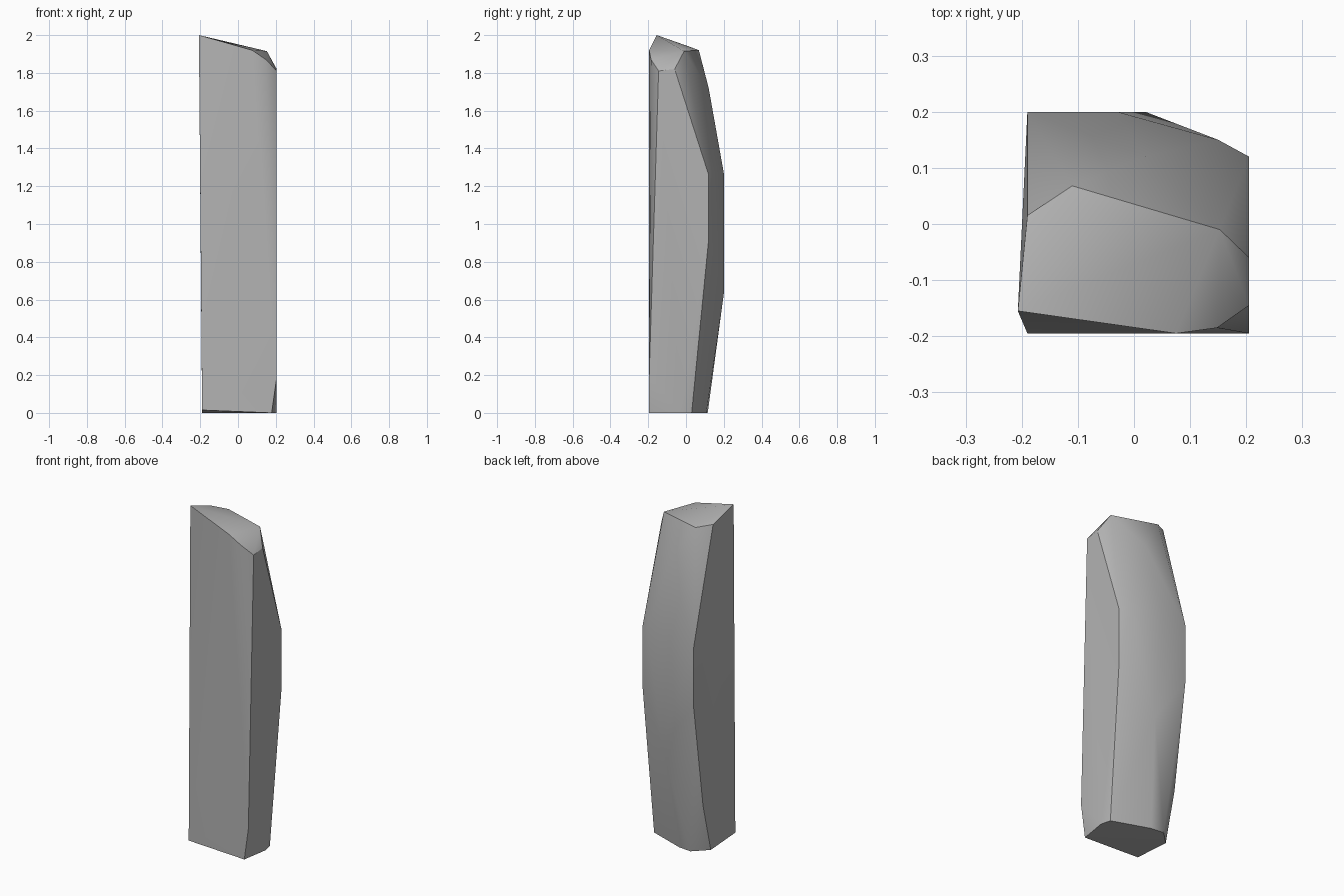
import bpy
import bmesh
import math

default_cube = bpy.data.objects.get("Cube")
if default_cube is not None:
    bpy.data.objects.remove(default_cube, do_unlink=True)


def make_material(name, colour):
    material = bpy.data.materials.new(name)
    material.use_nodes = True
    material.diffuse_color = colour
    shader = material.node_tree.nodes["Principled BSDF"]
    shader.inputs["Base Color"].default_value = colour
    shader.inputs["Roughness"].default_value = 0.8
    return material


def make_rock(name, corner_groups, material):
    """Wrap a faceted stone skin tightly around the chiselled corners."""
    bm = bmesh.new()
    for group in corner_groups:
        for corner in group:
            bm.verts.new(corner)
    hull = bmesh.ops.convex_hull(bm, input=bm.verts[:])
    spare = {v for v in hull["geom_interior"] + hull["geom_unused"]
             if isinstance(v, bmesh.types.BMVert)}
    bmesh.ops.delete(bm, geom=list(spare), context="VERTS")
    bmesh.ops.recalc_face_normals(bm, faces=bm.faces[:])
    mesh = bpy.data.meshes.new(name)
    bm.to_mesh(mesh)
    bm.free()
    mesh.materials.append(material)
    rock = bpy.data.objects.new(name, mesh)
    bpy.context.scene.collection.objects.link(rock)
    return rock


# Extents shared by the flat sides
right, left, front, back = 0.205, -0.19, -0.195, 0.2

# Foot: outline of the underside
foot = [
    (left, front, 0.015), (0.178, front, 0), (right, -0.03, 0),
    (0.19, 0.03, 0), (-0.03, 0.107, 0), (-0.11, 0.115, 0), (left, 0.037, 0),
]

# Body: flat front and sides, with a bulging back
body = [
    (right, front, 0.19), (left, 0.11, 0.29),
    (right, 0.12, 0.92), (right, 0.12, 1.26), (0.15, 0.15, 1.28),
    (left, back, 0.92), (left, back, 1.27),
    (0.02, back, 0.63), (-0.03, back, 1.27),
    (right, 0.02, 1.55), (0.02, 0.12, 1.72),
]

# Crown: slanted top with chipped corners
crown = [
    (-0.207, -0.155, 2), (left, 0.015, 1.94), (-0.11, 0.068, 1.92),
    (0.153, -0.01, 1.915), (0.148, -0.185, 1.87), (0.075, front, 1.92),
    (right, -0.145, 1.81), (right, -0.06, 1.82),
]

stone_grey = make_material("stone grey", (0.45, 0.45, 0.45, 1))
rock = make_rock("stone_pillar", [foot, body, crown], stone_grey)

# Soft shading across shallow facets, crisp along the main edges
bpy.ops.object.select_all(action="DESELECT")
rock.select_set(True)
bpy.context.view_layer.objects.active = rock
bpy.ops.object.shade_smooth_by_angle(angle=math.radians(30))
